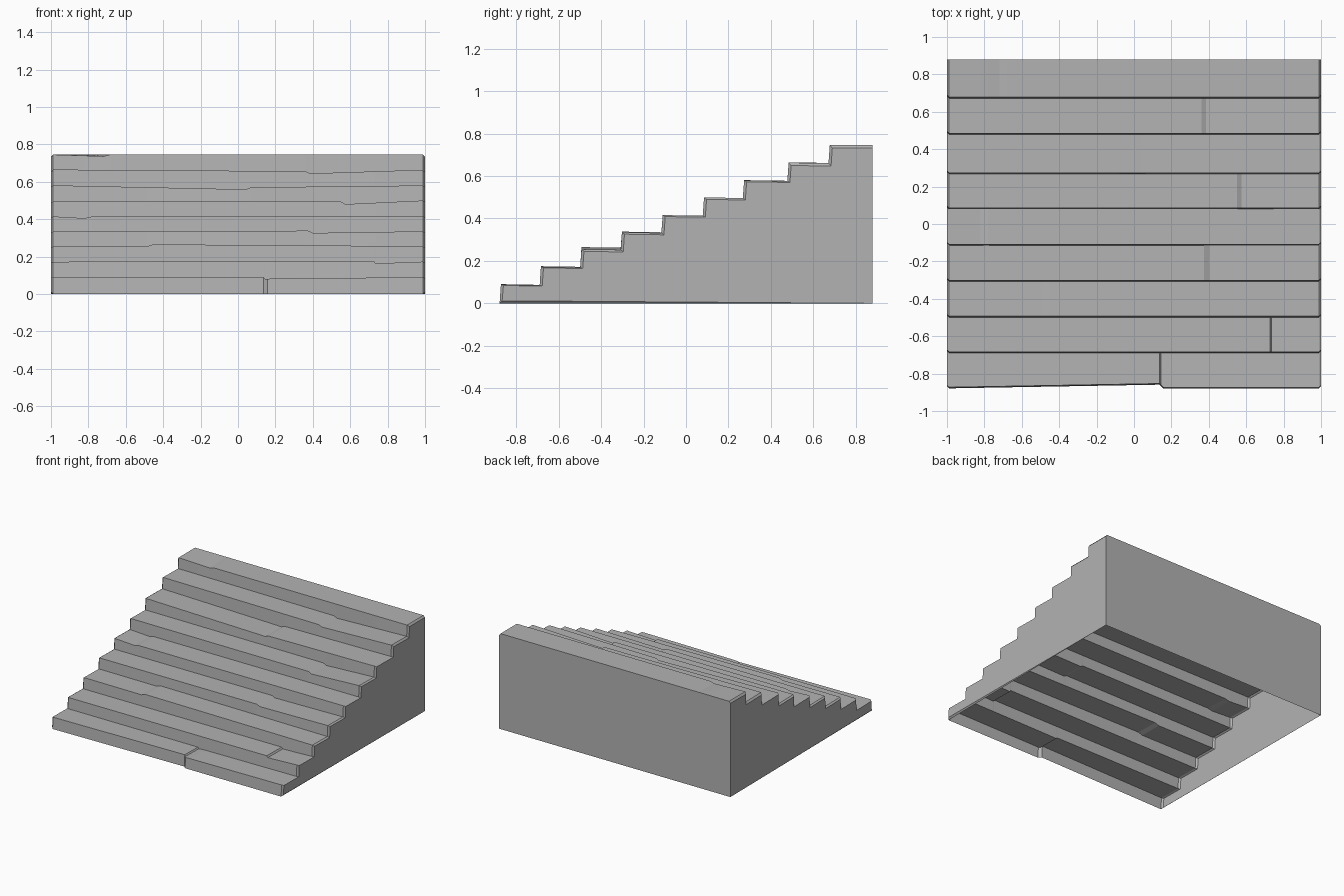
import bpy, bmesh

if "Cube" in bpy.data.objects:
    bpy.data.objects.remove(bpy.data.objects["Cube"])

BACK, C = 0.88, 0.012
RISERS = [-0.879, -0.69, -0.499, -0.308, -0.116, 0.079, 0.268, 0.478, 0.672]
# How far each tread drops at the two outer ends
DROPS = [.005, .006, .01, .009, .007, .01, .007, .014, .014]

# Worn tread height across the width: (x, z) per step
TREADS = [
    [(-1, .09), (.137, .09), (.145, .08), (.2, .083), (1, .089)],
    [(-1, .172), (.727, .175), (.736, .163), (1, .173)],
    [(-1, .255), (-.49, .253), (-.455, .265), (1, .255)],
    [(-1, .336), (.375, .338), (.40, .326), (1, .335)],
    [(-1, .415), (-.82, .405), (-.78, .414), (1, .416)],
    [(-1, .496), (.55, .493), (.575, .48), (1, .5)],
    [(-1, .581), (0, .56), (.04, .558), (.07, .57), (1, .58)],
    [(-1, .665), (.36, .656), (.385, .644), (1, .664)],
    [(-1, .745), (-.72, .736), (-.68, .746), (1, .746)],
]
# Bottom step's front face: chipped back at the left block
FRONT = [(-1, 0), (.137, .02), (.157, 0), (1, 0)]


def sample(pts, x):
    for (x0, a), (x1, b) in zip(pts, pts[1:]):
        if x <= x1:
            return a + (b - a) * (x - x0) / (x1 - x0)
    return pts[-1][1]


def section(x):
    """Stair profile at x, pulled inward at the two outer ends."""
    end = abs(x) == 1
    c = C if end else 0
    pts, low = [], c
    for i, y in enumerate(RISERS):
        y += c + (sample(FRONT, x) if i == 0 else 0)
        z = sample(TREADS[i], x) - (DROPS[i] if end else 0)
        pts += [(x, y, low), (x, y + .006, z)]
        low = z - .003
    # The wear on the top step fades out before the straight back edge
    return pts + [(x, BACK, .746 - (DROPS[-1] if end else 0))]


xs = sorted({x for t in TREADS + [FRONT] for x, _ in t} | {-1 + C, 1 - C})
bm = bmesh.new()
rows = [[bm.verts.new(p) for p in section(x)] for x in xs]

# Treads and risers
for a, b in zip(rows, rows[1:]):
    for i in range(len(a) - 1):
        bm.faces.new((a[i], b[i], b[i + 1], a[i + 1]))

# Side walls with their small bottom chamfers
foot = []
for end, inner in ((rows[0], rows[1]), (rows[-1], rows[-2])):
    v = bm.verts.new((end[0].co.x, BACK, 0))
    foot.append(v)
    bm.faces.new(end + [v])
    bm.faces.new((end[0], inner[0], v))

# Back wall; the underside stays open
bm.faces.new([r[-1] for r in rows] + foot[::-1])

# Make sure the open shell faces outward
bmesh.ops.recalc_face_normals(bm, faces=bm.faces)
bm.faces.ensure_lookup_table()
if bm.faces[-1].normal.y < 0:
    bmesh.ops.reverse_faces(bm, faces=bm.faces)
me = bpy.data.meshes.new("stone_stairs")
bm.to_mesh(me)
bm.free()

# Dark grey stone
stone = bpy.data.materials.new("stone")
stone.diffuse_color = (.45, .45, .45, 1)
stone.use_nodes = True
stone.node_tree.nodes["Principled BSDF"].inputs["Base Color"].default_value = stone.diffuse_color
me.materials.append(stone)
bpy.context.collection.objects.link(bpy.data.objects.new("stone_stairs", me))
